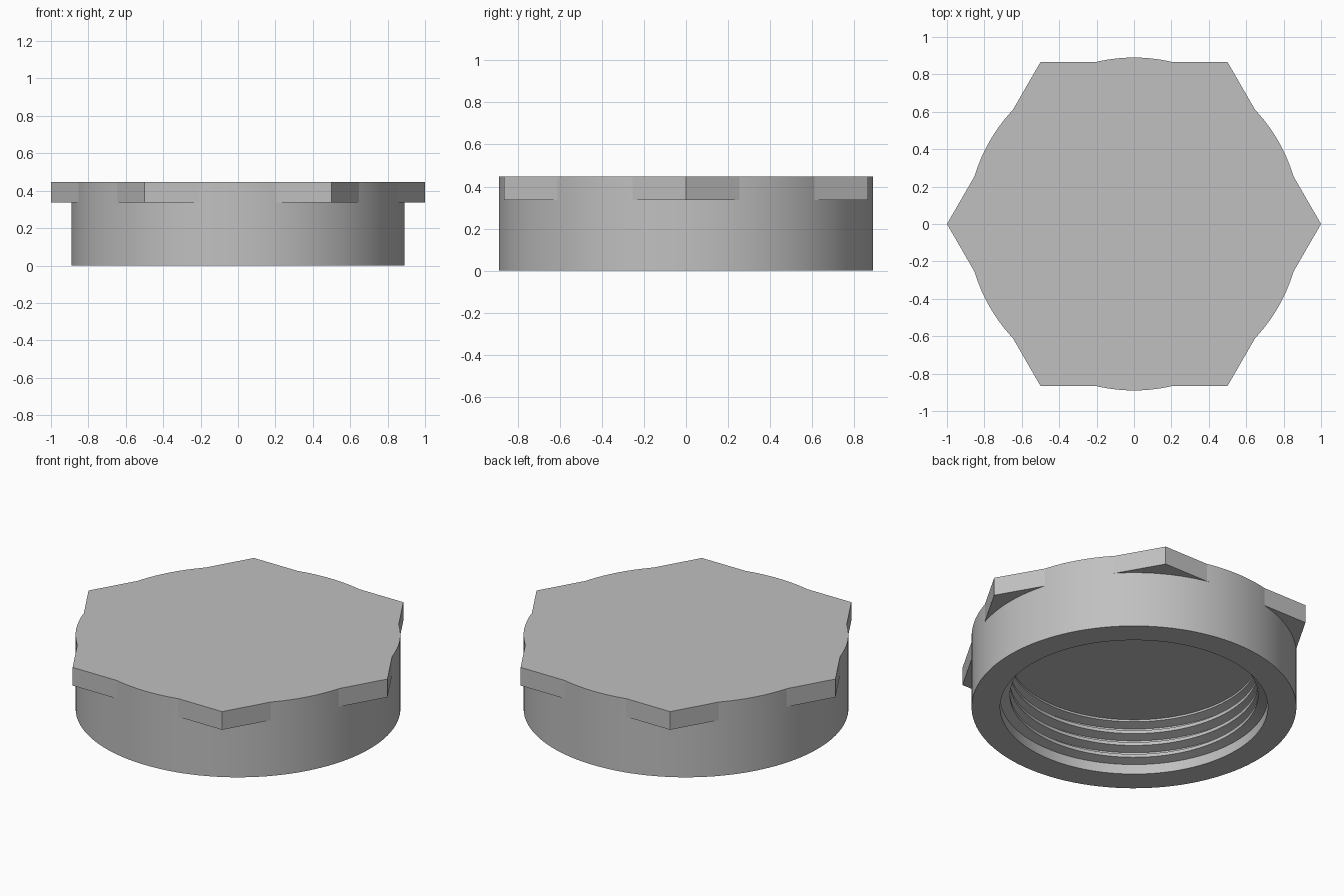
import bpy, bmesh, math

cube = bpy.data.objects.get("Cube")
if cube:
    bpy.data.objects.remove(cube, do_unlink=True)

R = 0.89           # outer radius of the round body
APOTHEM = math.cos(math.pi / 6)
FLANGE_Z, TOP_Z = 0.337, 0.447
BORE, CREST = 0.734, 0.68
CEILING_Z = 0.312
SEGMENTS = 120

grey = bpy.data.materials.new("plain grey")
grey.use_nodes = True
colour = (0.53, 0.53, 0.53, 1)
grey.diffuse_color = colour
grey.node_tree.nodes["Principled BSDF"].inputs["Base Color"].default_value = colour


def add_object(name, bm):
    bmesh.ops.recalc_face_normals(bm, faces=bm.faces)
    mesh = bpy.data.meshes.new(name)
    bm.to_mesh(mesh)
    bm.free()
    mesh.materials.append(grey)
    obj = bpy.data.objects.new(name, mesh)
    bpy.context.collection.objects.link(obj)
    bpy.ops.object.select_all(action='DESELECT')
    obj.select_set(True)
    bpy.context.view_layer.objects.active = obj
    bpy.ops.object.shade_smooth_by_angle(angle=math.radians(10))
    return obj


# Threaded round body: outer wall, rim, thread ridges and bore ceiling
profile = [(R, FLANGE_Z), (R, 0), (BORE, 0)]
for i in range(3):
    z = 0.06 + 0.075 * i
    profile += [(BORE, z), (CREST, z + 0.015), (CREST, z + 0.035), (BORE, z + 0.055)]
profile += [(BORE, 0.285), (CREST, 0.3), (CREST, CEILING_Z), (0, CEILING_Z)]

bm = bmesh.new()
verts = [bm.verts.new((r, 0, z)) for r, z in profile]
edges = [bm.edges.new(pair) for pair in zip(verts, verts[1:])]
bmesh.ops.spin(bm, geom=verts + edges, cent=(0, 0, 0), axis=(0, 0, 1),
               angle=math.tau, steps=SEGMENTS)
bmesh.ops.remove_doubles(bm, verts=bm.verts, dist=1e-4)
add_object("threaded_body", bm)

# Hexagonal flange, with the round body bulging through each flat side
cross = math.acos(APOTHEM / R)
step = math.tau / SEGMENTS
outline = []
for side in range(6):
    corner = side * math.pi / 3
    middle = corner + math.pi / 6
    outline.append((1, corner))
    outline.append((R, middle - cross))
    reach = int(cross / step)
    outline += [(R, middle + k * step) for k in range(-reach, reach + 1)]
    outline.append((R, middle + cross))

bm = bmesh.new()
base = bm.faces.new([bm.verts.new((r * math.cos(a), r * math.sin(a), FLANGE_Z))
                     for r, a in outline])
top = bmesh.ops.extrude_face_region(bm, geom=[base], use_keep_orig=True)
bmesh.ops.translate(bm, vec=(0, 0, TOP_Z - FLANGE_Z),
                    verts=[v for v in top["geom"] if isinstance(v, bmesh.types.BMVert)])
add_object("hex_flange", bm)
